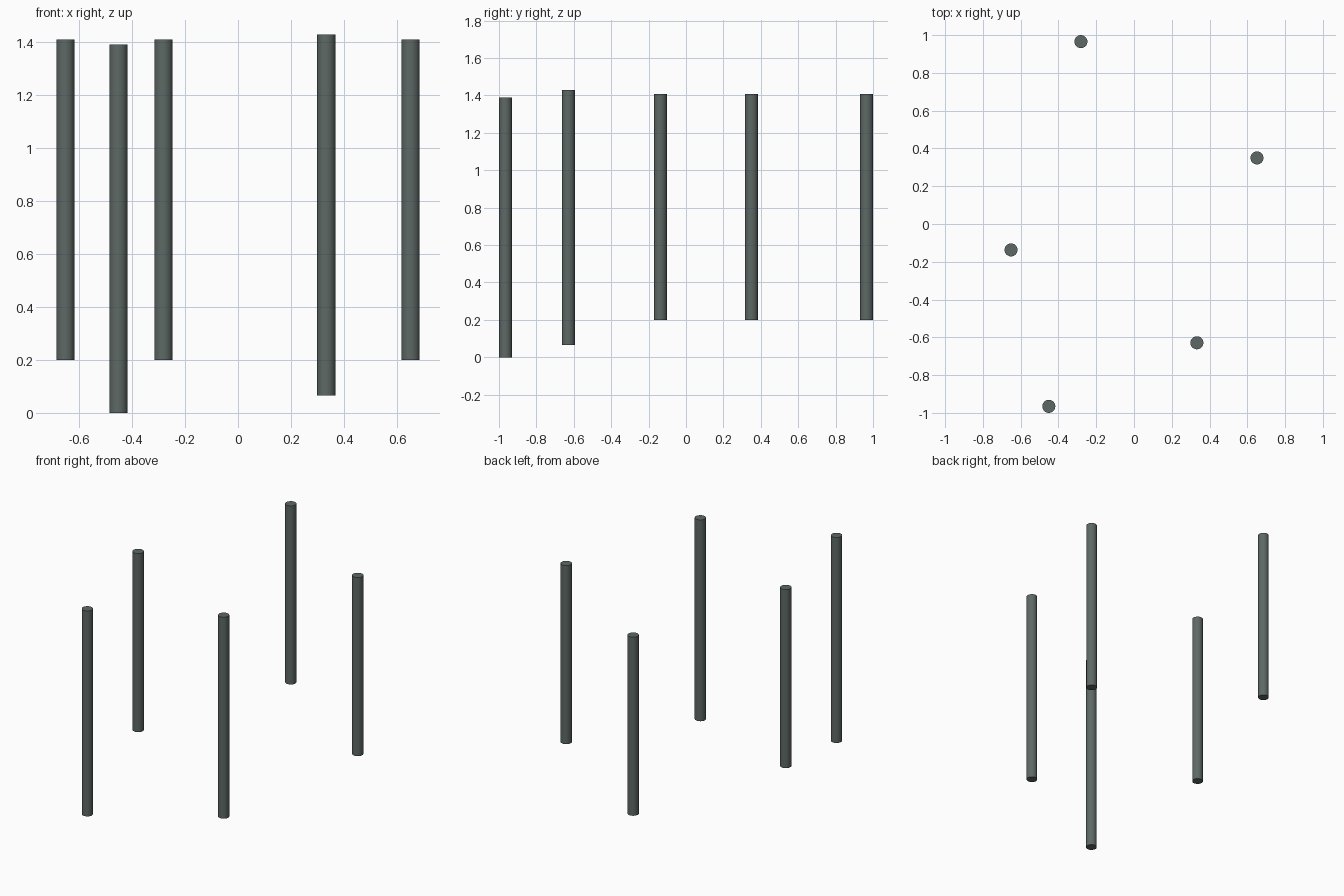
import bpy
import math

if "Cube" in bpy.data.objects:
    bpy.data.objects.remove(bpy.data.objects["Cube"])

RADIUS = 0.0345

# One dark grey-green for every post
mat = bpy.data.materials.new("dark grey green")
mat.diffuse_color = (0.11, 0.14, 0.13, 1.0)
mat.use_nodes = True
mat.node_tree.nodes["Principled BSDF"].inputs["Base Color"].default_value = mat.diffuse_color


def post(name, x, y, bottom, top):
    """Vertical round post with flat caps."""
    bpy.ops.mesh.primitive_cylinder_add(
        vertices=32, radius=RADIUS, depth=top - bottom,
        location=(x, y, (bottom + top) / 2))
    obj = bpy.context.object
    obj.name = name
    obj.data.materials.append(mat)
    bpy.ops.object.shade_smooth_by_angle(angle=math.radians(40))


# Two longer front posts, three raised posts further back
post("front_left_post", -0.451, -0.9655, 0.0, 1.39)
post("front_right_post", 0.333, -0.629, 0.066, 1.428)
post("middle_left_post", -0.651, -0.137, 0.2, 1.408)
post("middle_right_post", 0.651, 0.350, 0.2, 1.408)
post("back_post", -0.281, 0.9655, 0.2, 1.408)
